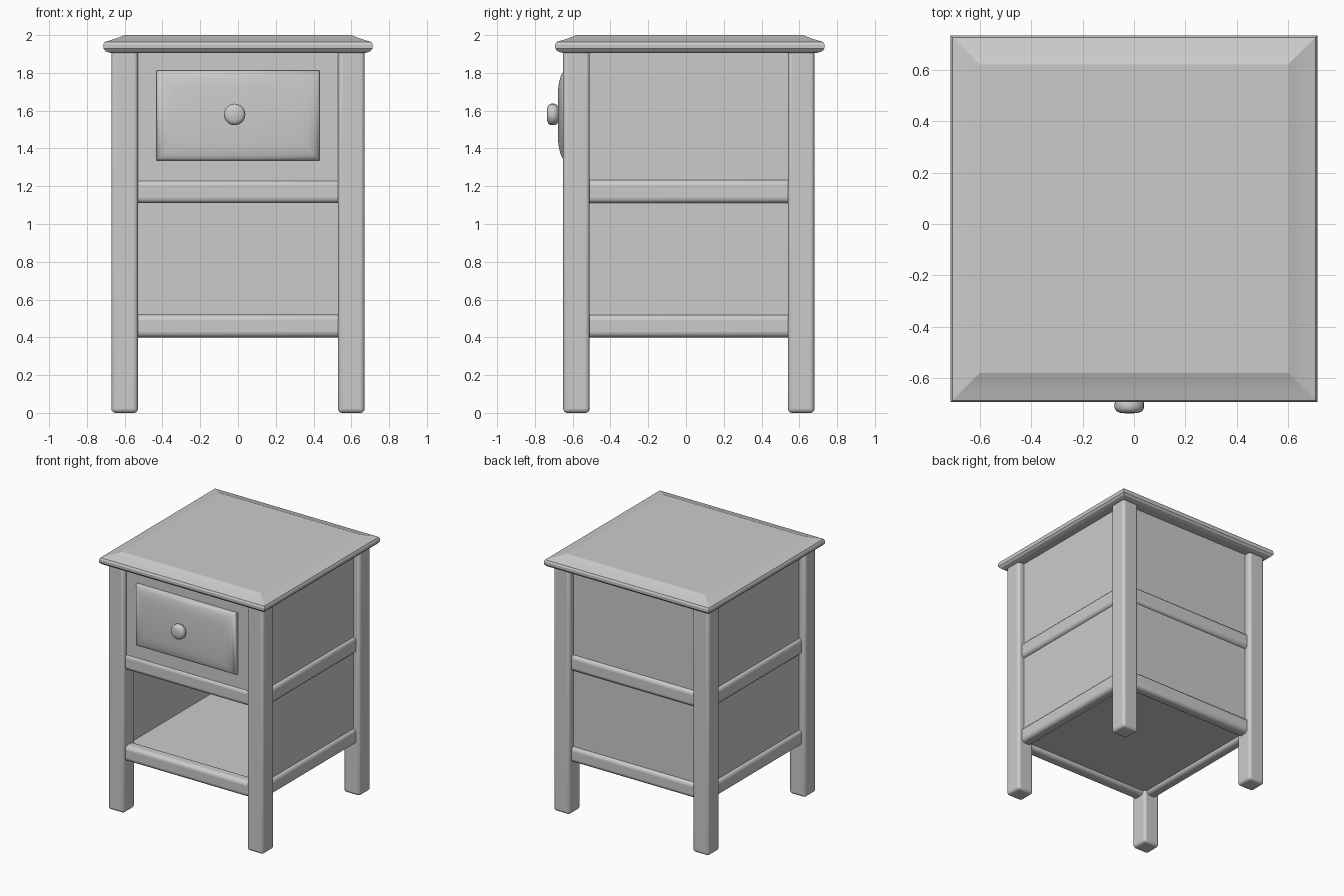
import bpy, bmesh, math
from mathutils import Matrix

cube = bpy.data.objects.get("Cube")
if cube:
    bpy.data.objects.remove(cube, do_unlink=True)

paint = bpy.data.materials.new("plain grey")
paint.use_nodes = True
grey = (0.6, 0.6, 0.6, 1)
paint.diffuse_color = grey
paint.node_tree.nodes["Principled BSDF"].inputs["Base Color"].default_value = grey


def finish(name, bm, bevel=0.0, angle=35):
    bmesh.ops.recalc_face_normals(bm, faces=bm.faces)
    mesh = bpy.data.meshes.new(name)
    bm.to_mesh(mesh)
    bm.free()
    mesh.materials.append(paint)
    obj = bpy.data.objects.new(name, mesh)
    bpy.context.collection.objects.link(obj)
    if bevel:
        mod = obj.modifiers.new("soft edges", 'BEVEL')
        mod.width = bevel
        mod.segments = 4
    bpy.ops.object.select_all(action='DESELECT')
    obj.select_set(True)
    bpy.context.view_layer.objects.active = obj
    bpy.ops.object.shade_smooth_by_angle(angle=math.radians(angle))
    return obj


def box(name, x, y, z, bevel=0.0):
    """Box from (min, max) ranges on each axis."""
    bm = bmesh.new()
    bmesh.ops.create_cube(bm, size=1)
    for v in bm.verts:
        v.co = [r[0] if c < 0 else r[1] for c, r in zip(v.co, (x, y, z))]
    return finish(name, bm, bevel)


def stacked(name, rings, matrix, angle):
    """Solid lofted through rectangles given as (half x, half y, height)."""
    bm = bmesh.new()
    loops = [[bm.verts.new((sx * hx, sy * hy, h))
              for sx, sy in ((-1, -1), (1, -1), (1, 1), (-1, 1))]
             for hx, hy, h in rings]
    for a, b in zip(loops, loops[1:]):
        for i in range(4):
            j = (i + 1) % 4
            bm.faces.new((a[i], a[j], b[j], b[i]))
    bm.faces.new(loops[0])
    bm.faces.new(loops[-1])
    bmesh.ops.transform(bm, matrix=matrix, verts=bm.verts)
    return finish(name, bm, angle=angle)


OUT, INN = 0.67, 0.53
FRONT, BACK = -0.65, 0.68
FRONT_IN, BACK_IN = -0.51, 0.54

# Tabletop with rounded rim and sloping border
rim = [(0.672, 1.905), (0.700, 1.914), (0.712, 1.928), (0.713, 1.950),
       (0.706, 1.964), (0.670, 1.974), (0.630, 1.988), (0.600, 2.0)]
stacked("tabletop", [(r, r, z) for r, z in rim], Matrix.Translation((0, 0.02, 0)), 15)

# Corner legs
for side, sx in (("left", 1), ("right", -1)):
    xs = sorted((sx * INN, sx * OUT))
    box("front_leg_" + side, xs, (FRONT, FRONT_IN), (0, 1.92), 0.022)
    box("back_leg_" + side, xs, (BACK_IN, BACK), (0, 1.92), 0.022)

# Shallow rounded rails around the case at two heights
for level, z in (("lower", (0.40, 0.52)), ("middle", (1.11, 1.235))):
    box(level + "_front_rail", (-0.56, 0.56), (-0.63, -0.53), z, 0.03)
    box(level + "_back_rail", (-0.56, 0.56), (0.56, 0.652), z, 0.03)
    for side, sx in (("left", 1), ("right", -1)):
        box(level + "_rail_" + side, sorted((sx * 0.55, sx * 0.64)),
            (-0.54, 0.57), z, 0.03)

# Recessed side and back panels
for side, sx in (("left", 1), ("right", -1)):
    box("side_panel_" + side, sorted((sx * 0.55, sx * 0.618)), (-0.55, 0.58), (0.44, 1.92))
box("back_panel", (-0.57, 0.57), (0.56, 0.63), (0.44, 1.92))

# Shelf and drawer compartment
box("shelf", (-0.57, 0.57), (-0.58, 0.58), (0.43, 0.51))
box("compartment_floor", (-0.57, 0.57), (-0.58, 0.58), (1.13, 1.20))
box("drawer_surround", (-0.56, 0.56), (-0.618, -0.54), (1.18, 1.92))

# Drawer front, raised with soft sloping borders
face_forward = Matrix.Rotation(math.pi / 2, 4, 'X')
stacked("drawer_front", [(0.432, 0.238, 0), (0.432, 0.238, 0.036), (0.425, 0.231, 0.05),
                         (0.405, 0.212, 0.062), (0.37, 0.175, 0.072), (0.33, 0.135, 0.078)],
        Matrix.Translation((0, -0.60, 1.575)) @ face_forward, 50)

# Round knob turned from a profile
bm = bmesh.new()
profile = [(0, 0), (0.036, 0), (0.036, 0.012), (0.05, 0.02), (0.057, 0.034),
           (0.057, 0.052), (0.05, 0.065), (0.034, 0.072), (0, 0.074)]
verts = [bm.verts.new((r, 0, h)) for r, h in profile]
edges = [bm.edges.new(pair) for pair in zip(verts, verts[1:])]
bmesh.ops.spin(bm, geom=verts + edges, axis=(0, 0, 1), cent=(0, 0, 0),
               angle=math.tau, steps=20)
bmesh.ops.remove_doubles(bm, verts=bm.verts, dist=0.0005)
bmesh.ops.transform(bm, verts=bm.verts,
                    matrix=Matrix.Translation((-0.018, -0.663, 1.58)) @ face_forward)
finish("drawer_knob", bm, angle=45)
